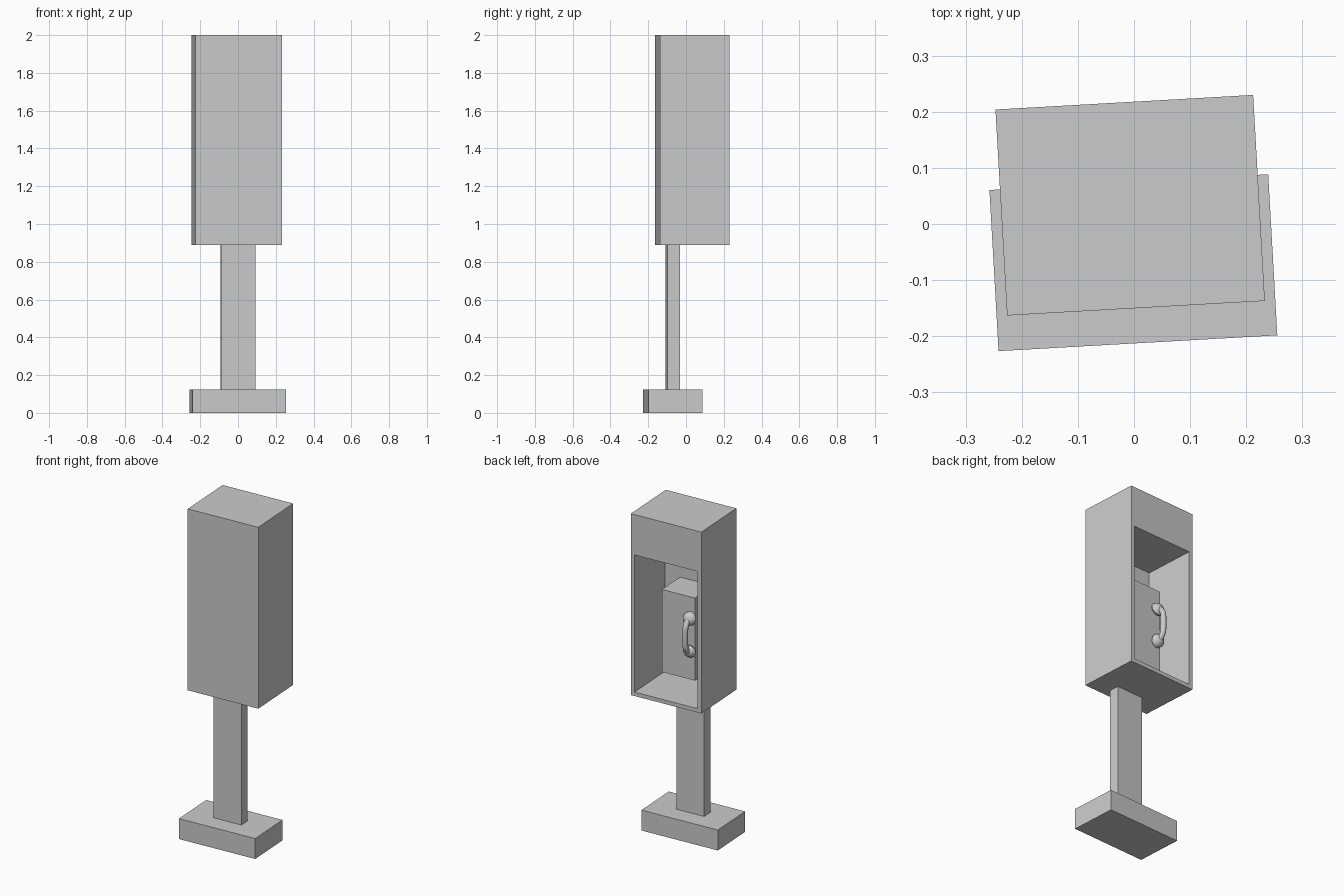
import bpy, bmesh
from math import radians, pi
from mathutils import Matrix

cube = bpy.data.objects.get("Cube")
if cube:
    bpy.data.objects.remove(cube)

grey = bpy.data.materials.new("plain_grey")
grey.use_nodes = True
colour = (0.6, 0.6, 0.6, 1)
grey.diffuse_color = colour
grey.node_tree.nodes["Principled BSDF"].inputs["Base Color"].default_value = colour

TURN = Matrix.Rotation(radians(3.24), 4, "Z")  # whole booth stands slightly turned
AXIS = -0.005                                  # shared centre line in x


def add(name, bm, smooth=False):
    mesh = bpy.data.meshes.new(name)
    bmesh.ops.recalc_face_normals(bm, faces=bm.faces)
    bm.to_mesh(mesh)
    bm.free()
    obj = bpy.data.objects.new(name, mesh)
    bpy.context.collection.objects.link(obj)
    mesh.materials.append(grey)
    obj.matrix_world = TURN
    if smooth:
        bpy.ops.object.select_all(action="DESELECT")
        obj.select_set(True)
        bpy.context.view_layer.objects.active = obj
        bpy.ops.object.shade_smooth_by_angle(angle=radians(40))
    return obj


def box(x, y, z):
    """Box mesh from (low, high) pairs."""
    bm = bmesh.new()
    size = [hi - lo for lo, hi in (x, y, z)]
    mid = [(hi + lo) / 2 for lo, hi in (x, y, z)]
    bmesh.ops.create_cube(bm, size=1, matrix=Matrix.Translation(mid) @ Matrix.Diagonal((*size, 1)))
    return bm


def around(half):
    return (AXIS - half, AXIS + half)


# Foot and post
add("base", box(around(0.2488), (-0.2125, 0.075), (0, 0.125)))
add("post", box(around(0.091), (-0.102, -0.037), (0.125, 0.89)))

# Cabinet with a deep recess opening to the back
bm = box(around(0.23), (-0.15, 0.2176), (0.89, 2))
bm.faces.ensure_lookup_table()
back = max(bm.faces, key=lambda f: f.calc_center_median().y)
bmesh.ops.inset_region(bm, faces=[back], thickness=0.034)
for v in back.verts:
    if v.co.z > 1.5:
        v.co.z = 1.753
inner = bmesh.ops.extrude_discrete_faces(bm, faces=[back])["faces"][0]
bmesh.ops.translate(bm, verts=inner.verts, vec=(0, -0.32, 0))
add("cabinet", bm)

# Telephone body fixed to the recess wall
FACE = 0.088
add("telephone_body", box(around(0.1075), (-0.102, FACE), (1.01, 1.515)))

# Handset cups, lathed about an axis pointing out of the body
HX, HZ = -0.085, 1.288
cup_profile = [(0, 0), (0.034, 0), (0.04, 0.01), (0.037, 0.024), (0.022, 0.038), (0, 0.043)]
for name, side in (("earpiece", 1), ("mouthpiece", -1)):
    bm = bmesh.new()
    verts = [bm.verts.new((r, h, 0)) for r, h in cup_profile]
    edges = [bm.edges.new(pair) for pair in zip(verts, verts[1:])]
    bmesh.ops.spin(bm, geom=verts + edges, cent=(0, 0, 0), axis=(0, 1, 0),
                   angle=2 * pi, steps=24)
    bmesh.ops.remove_doubles(bm, verts=bm.verts, dist=0.0001)
    tilt = Matrix.Rotation(radians(15 * side), 4, "X")
    place = Matrix.Translation((HX, FACE, HZ + side * 0.096))
    bmesh.ops.transform(bm, matrix=place @ tilt, verts=bm.verts)
    add(name, bm, smooth=True)

# Bowed handle joining the cups
curve = bpy.data.curves.new("handset_handle", "CURVE")
curve.dimensions = "3D"
curve.bevel_depth = 0.016
curve.bevel_resolution = 3
curve.use_fill_caps = True
path = [(0.025, 0.1), (0.052, 0.075), (0.058, 0.035), (0.058, -0.035), (0.052, -0.075), (0.025, -0.1)]
spline = curve.splines.new("NURBS")
spline.points.add(len(path) - 1)
for point, (out, up) in zip(spline.points, path):
    point.co = (HX, FACE + out, HZ + up, 1)
spline.use_endpoint_u = True
spline.order_u = 3
curve.materials.append(grey)
handle = bpy.data.objects.new("handset_handle", curve)
bpy.context.collection.objects.link(handle)
handle.matrix_world = TURN
